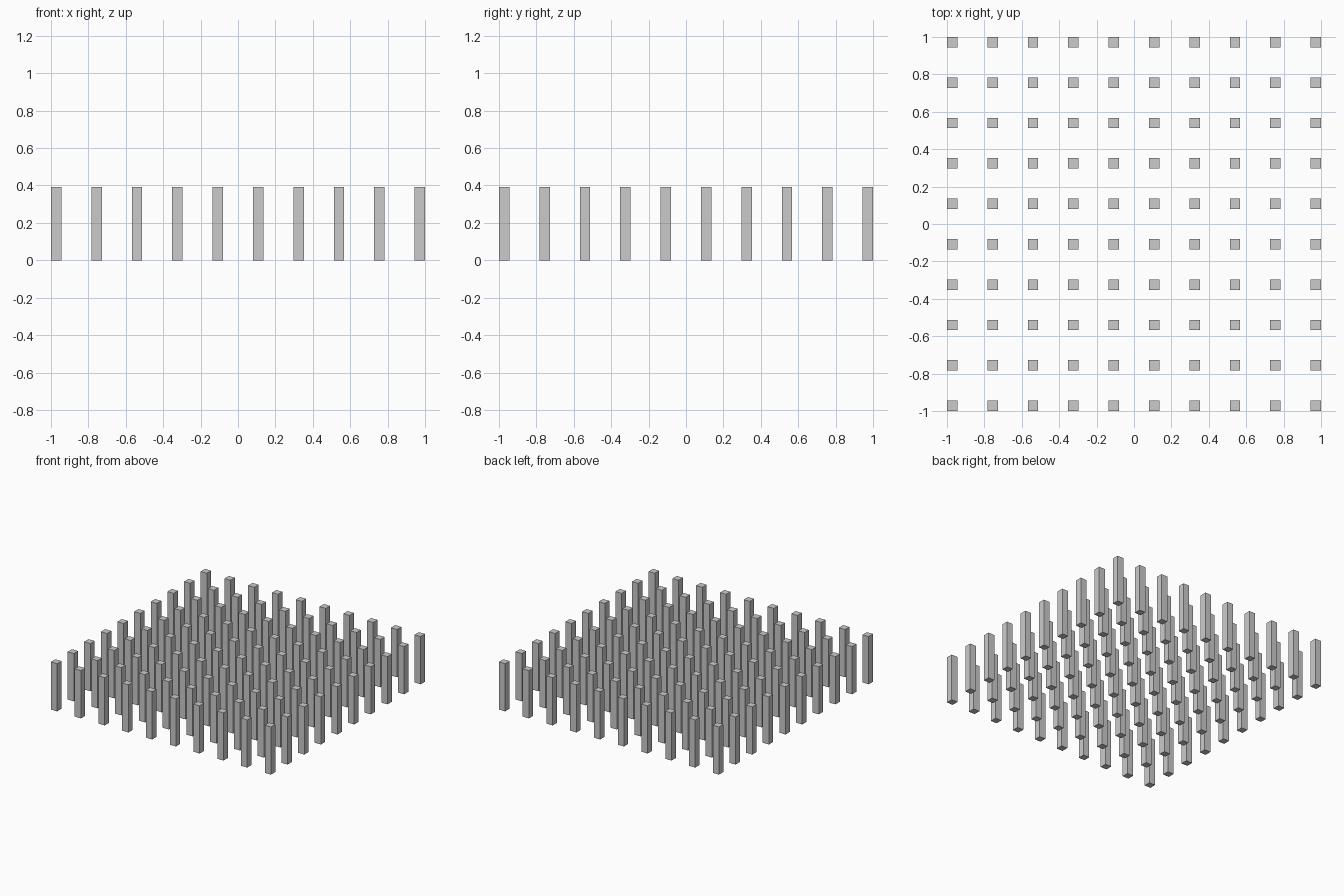
import bpy

if "Cube" in bpy.data.objects:
    bpy.data.objects.remove(bpy.data.objects["Cube"])

COUNT = 10        # posts per side
WIDTH = 0.056     # square post section
HEIGHT = 0.392
SPACING = (2.0 - WIDTH) / (COUNT - 1)

# One post mesh, origin at the centre of its base
w = WIDTH / 2
verts = [(x, y, z) for z in (0, HEIGHT) for x, y in ((-w, -w), (w, -w), (w, w), (-w, w))]
faces = [(3, 2, 1, 0), (4, 5, 6, 7)] + [(i, (i + 1) % 4, (i + 1) % 4 + 4, i + 4) for i in range(4)]
post_mesh = bpy.data.meshes.new("post")
post_mesh.from_pydata(verts, [], faces)

# Square grid of identical posts sharing the mesh
start = -SPACING * (COUNT - 1) / 2
for row in range(COUNT):
    for col in range(COUNT):
        post = bpy.data.objects.new(f"post_row{row + 1}_column{col + 1}", post_mesh)
        post.location = (start + col * SPACING, start + row * SPACING, 0)
        bpy.context.collection.objects.link(post)
